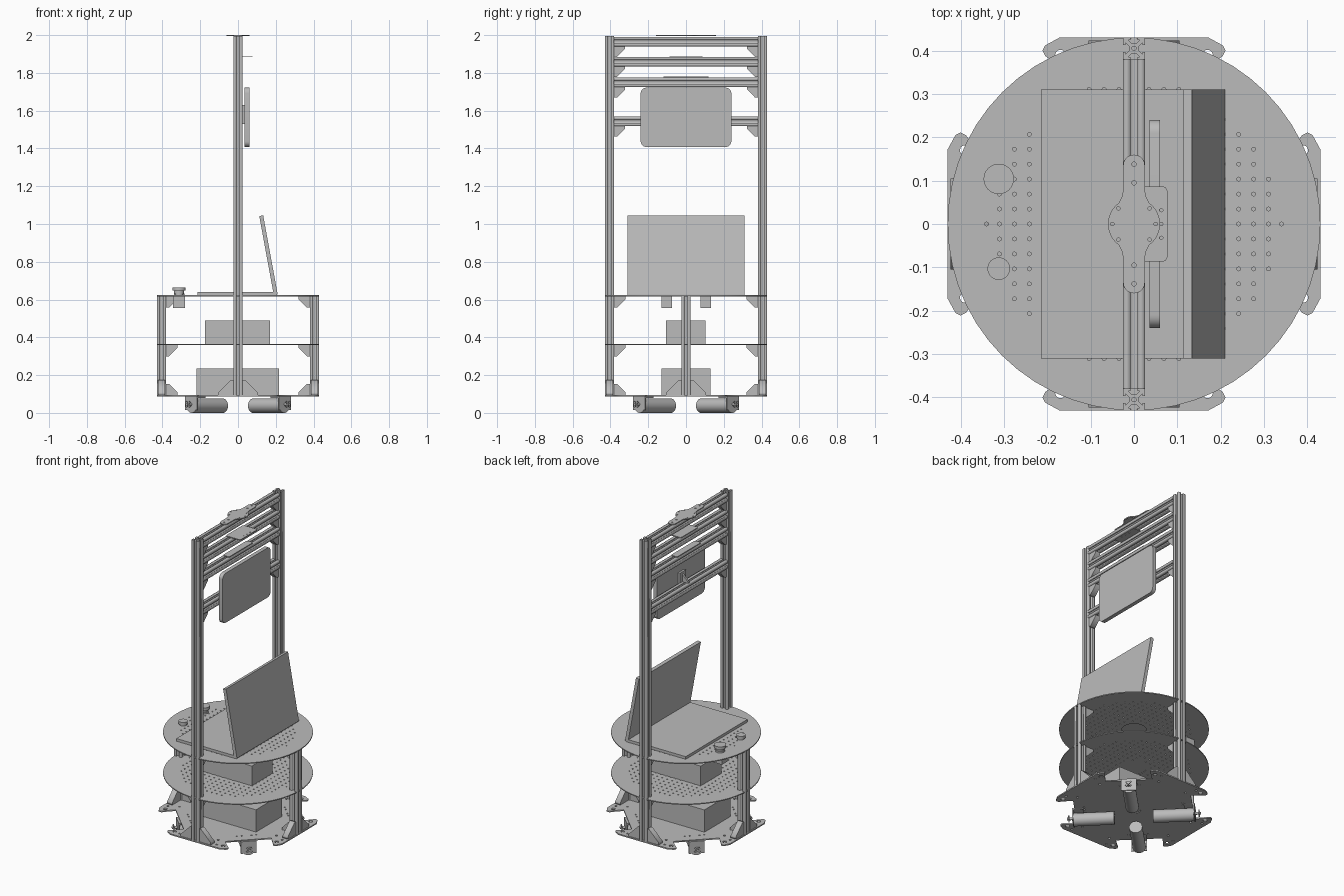
import bpy, bmesh
from math import cos, sin, pi, radians
from mathutils import Matrix, Vector

if "Cube" in bpy.data.objects:
    bpy.data.objects.remove(bpy.data.objects["Cube"])

# One grey for the whole model
grey = bpy.data.materials.new("light_grey")
grey.use_nodes = True
grey.diffuse_color = (0.5, 0.5, 0.5, 1)
grey.node_tree.nodes["Principled BSDF"].inputs["Base Color"].default_value = (0.5, 0.5, 0.5, 1)
round_parts = []


def link(name, mesh):
    ob = bpy.data.objects.new(name, mesh)
    bpy.context.scene.collection.objects.link(ob)
    mesh.materials.clear()
    mesh.materials.append(grey)
    return ob


def circle(r, n, cx=0, cy=0):
    return [(cx + r * cos(2 * pi * i / n), cy + r * sin(2 * pi * i / n)) for i in range(n)]


def rounded_rect(x0, x1, y0, y1, r, n=6):
    pts = []
    for k, (cx, cy) in enumerate([(x1 - r, y1 - r), (x0 + r, y1 - r), (x0 + r, y0 + r), (x1 - r, y0 + r)]):
        pts += [(cx + r * cos((k + i / n) * pi / 2), cy + r * sin((k + i / n) * pi / 2)) for i in range(n + 1)]
    return pts


def four_way(side):
    """Repeat one side of an outline around the four quarter turns."""
    pts = []
    for k in range(4):
        for x, y in side:
            for _ in range(k):
                x, y = -y, x
            pts.append((x, y))
    return pts


def prism(name, outline, depth, matrix, holes=()):
    """Filled outline with holes, extruded evenly about its own plane."""
    curve = bpy.data.curves.new(name, 'CURVE')
    curve.dimensions = '2D'
    curve.fill_mode = 'BOTH'
    curve.extrude = depth / 2
    for loop in [outline, *holes]:
        spline = curve.splines.new('POLY')
        spline.points.add(len(loop) - 1)
        spline.use_cyclic_u = True
        for p, (x, y) in zip(spline.points, loop):
            p.co = (x, y, 0, 1)
    temp = bpy.data.objects.new(name + "_temp", curve)
    bpy.context.scene.collection.objects.link(temp)
    deps = bpy.context.evaluated_depsgraph_get()
    mesh = bpy.data.meshes.new_from_object(temp.evaluated_get(deps))
    bpy.data.objects.remove(temp)
    bpy.data.curves.remove(curve)
    bm = bmesh.new()
    bm.from_mesh(mesh)
    bmesh.ops.remove_doubles(bm, verts=bm.verts, dist=0.00005)
    bmesh.ops.recalc_face_normals(bm, faces=bm.faces)
    bm.to_mesh(mesh)
    bm.free()
    mesh.name = name
    ob = link(name, mesh)
    ob.matrix_world = matrix
    return ob


def at(x, y, z):
    return Matrix.Translation((x, y, z))


def box(name, x0, x1, y0, y1, z0, z1, matrix=Matrix()):
    bm = bmesh.new()
    bmesh.ops.create_cube(bm, size=1)
    for v in bm.verts:
        v.co = ((x0 + x1) / 2 + v.co.x * (x1 - x0), (y0 + y1) / 2 + v.co.y * (y1 - y0),
                (z0 + z1) / 2 + v.co.z * (z1 - z0))
    mesh = bpy.data.meshes.new(name)
    bm.to_mesh(mesh)
    bm.free()
    ob = link(name, mesh)
    ob.matrix_world = matrix
    return ob


def cylinder(name, r, depth, matrix, n=32):
    bm = bmesh.new()
    bmesh.ops.create_cone(bm, cap_ends=True, segments=n, radius1=r, radius2=r, depth=depth)
    mesh = bpy.data.meshes.new(name)
    bm.to_mesh(mesh)
    bm.free()
    ob = link(name, mesh)
    ob.matrix_world = matrix
    round_parts.append(ob)


def gusset(name, corner, a, b, size, width=0.036, flat=0.014):
    """Corner bracket with legs along the directions a and b."""
    a, b = Vector(a), Vector(b)
    m = Matrix((a, b, a.cross(b))).transposed().to_4x4()
    m.translation = corner
    prism(name, [(0, 0), (size, 0), (size, flat), (flat, size), (0, size)], width, m)


# Slotted extrusion profile
half = [(0.025, -0.025), (0.025, -0.008), (0.02, -0.008), (0.02, -0.014), (0.012, -0.006)]
slot_profile = four_way(half + [(x, -y) for x, y in half[:0:-1]])
bore = [circle(0.005, 12)]

# Base plate with four eared sides
BASE, DECK1, DECK2, POST = 0.09, 0.362, 0.62, 0.405
ear = [(0.335, -0.145), (0.375, -0.188), (0.388, -0.205), (0.4, -0.211), (0.412, -0.205), (0.43, -0.172)]
base_holes = [circle(0.04, 24)]
for k in range(4):
    turn = Matrix.Rotation(k * pi / 2, 2)
    for s in (-1, 1):
        for r, u, v in ((0.007, 0.4, 0.13), (0.007, 0.34, 0.1), (0.005, 0.24, 0.16), (0.005, 0.18, 0.22), (0.012, 0.39, 0.17)):
            p = turn @ Vector((u, s * v))
            base_holes.append(circle(r, 10, p.x, p.y))
prism("base_plate", four_way(ear + [(x, -y) for x, y in ear[::-1]]), 0.008, at(0, 0, BASE), base_holes)

# Two round decks with a perforated grid
step = 0.0345
grid = [circle(0.0045, 8, i * step, j * step) for i in range(-9, 10) for j in range(-9, 10)
        if 0.085 < step * (i * i + j * j) ** 0.5 < 0.33]
grid += [circle(0.0045, 8, s * 0.34, 0) for s in (-1, 1)]
for name, z in (("middle_deck", DECK1), ("top_deck", DECK2)):
    prism(name, circle(0.43, 56), 0.006, at(0, 0, z), grid + [circle(0.07, 32)])

# Posts, with brackets at the base and beneath the decks
up, down = (0, 0, 1), (0, 0, -1)
for name, out, top in (("front", (0, -1, 0), 1.996), ("back", (0, 1, 0), 1.996),
                       ("left", (1, 0, 0), DECK2 - 0.003), ("right", (-1, 0, 0), DECK2 - 0.003)):
    out = Vector(out)
    side = Vector((out.y, out.x, 0))
    c = out * POST
    prism(name + "_post", slot_profile, top - BASE, at(c.x, c.y, (top + BASE) / 2), bore)
    inner = c - out * 0.025
    gusset(name + "_base_bracket", inner + Vector((0, 0, BASE + 0.004)), -out, up, 0.06)
    for s in (-1, 1):
        gusset(name + "_side_bracket", c + side * s * 0.025 + Vector((0, 0, BASE + 0.004)), side * s, up, 0.08)
    for z in (DECK1, DECK2):
        gusset(name + "_deck_bracket", inner + Vector((0, 0, z - 0.003)), -out, down, 0.06)

# Crossbars between the tall posts
along_y = Matrix.Rotation(pi / 2, 4, 'X')
for i, z in enumerate((1.966, 1.86, 1.75, 1.543)):
    prism(f"crossbar_{i + 1}", slot_profile, 0.76, at(0, 0, z) @ along_y, bore)
    for s in (-1, 1):
        gusset("crossbar_bracket", Vector((0, s * 0.38, z - 0.025)), (0, -s, 0), down, 0.056)

# Sensor plates on the crossbars
arm = [(0.025 * cos(t), 0.135 + 0.025 * sin(t)) for t in [pi * i / 10 for i in range(11)]]
hub = [(0.06 * cos(radians(d)), 0.06 * sin(radians(d))) for d in range(-54, 55, 9)]
outline = hub + [(0.027, 0.065), (0.025, 0.08)] + arm + [(-0.025, 0.08), (-0.027, 0.065)]
outline += [(-x, -y) for x, y in hub] + [(-0.027, -0.065), (-0.025, -0.08)] + [(-x, -y) for x, y in arm]
outline += [(0.025, -0.08), (0.027, -0.065)]
holes = [circle(0.005, 10, 0, s * y) for s in (-1, 1) for y in (0.095, 0.138)]
holes += [circle(0.004, 8, a * 0.036, b * 0.036) for a in (-1, 1) for b in (-1, 1)]
holes += [circle(0.004, 8, s * 0.05, 0) for s in (-1, 1)]
prism("top_sensor_plate", outline, 0.006, at(0, 0, 1.997), holes)
prism("camera_plate", rounded_rect(-0.025, 0.077, -0.087, 0.087, 0.012), 0.005, at(0, 0, 1.888),
      [circle(0.004, 8, 0.063, y) for y in (-0.032, 0, 0.032)])
prism("lower_sensor_strip", rounded_rect(-0.022, 0.022, -0.12, 0.12, 0.01), 0.006, at(0, 0, 1.778))

# Tablet facing left, and its mount
facing_x = Matrix(((0, 0, 1, 0), (1, 0, 0, 0), (0, 1, 0, 0), (0, 0, 0, 1)))
prism("tablet", rounded_rect(-0.24, 0.24, -0.157, 0.157, 0.03), 0.025, at(0.048, 0, 1.565) @ facing_x)
box("tablet_mount", 0.022, 0.037, -0.03, 0.03, 1.53, 1.63)
gusset("tablet_mount_rib", Vector((0.03, 0, 1.568)), (-1, 0, 0), up, 0.05, 0.012, 0.006)

# Laptop
box("laptop_base", -0.215, 0.205, -0.31, 0.31, DECK2 + 0.003, 0.64)
lean = at(0.21, 0, 0.628) @ Matrix.Rotation(radians(-10.4), 4, 'Y')
box("laptop_screen", -0.021, 0, -0.31, 0.31, 0, 0.425, lean)

# Equipment boxes
box("middle_box", -0.175, 0.17, -0.105, 0.103, DECK1, 0.49)
box("lower_box", -0.22, 0.217, -0.13, 0.13, BASE, 0.235)

# Push buttons through the top deck
for name, y, r, top in (("large", 0.104, 0.035, 0.665), ("small", -0.103, 0.026, 0.648)):
    cylinder(name + "_button_cap", r, 0.018, at(-0.312, y, top - 0.009))
    cylinder(name + "_button_neck", r * 0.68, top - DECK2, at(-0.312, y, (top + DECK2) / 2 - 0.005))
    cylinder(name + "_button_collar", r * 0.8, 0.01, at(-0.312, y, DECK2 + 0.008))
    box(name + "_button_body", -0.344, -0.28, y - 0.028, y + 0.028, 0.555, DECK2)

# Diagonal drive motors with end brackets and shafts
for k in range(4):
    spin = Matrix.Rotation(pi / 4 + k * pi / 2, 4, 'Z')
    along = Matrix.Rotation(pi / 2, 4, 'Y')
    cylinder("motor", 0.038, 0.235, spin @ at(0.23, 0, 0.038) @ along)
    box("motor_bracket", 0.345, 0.353, -0.045, 0.045, 0.014, BASE, spin)
    box("motor_bracket_foot", 0.29, 0.353, -0.045, 0.045, 0.08, BASE, spin)
    cylinder("motor_shaft", 0.008, 0.05, spin @ at(0.36, 0, 0.045) @ along, 16)
    for angle in (45, -45):
        box("shaft_cross", 0.372, 0.378, -0.02, 0.02, -0.005, 0.005,
            spin @ at(0, 0, 0.045) @ Matrix.Rotation(radians(angle), 4, 'X'))

# Smooth the turned parts
bpy.ops.object.select_all(action='DESELECT')
for ob in round_parts:
    ob.select_set(True)
bpy.context.view_layer.objects.active = round_parts[0]
bpy.ops.object.shade_smooth_by_angle(angle=radians(35))
